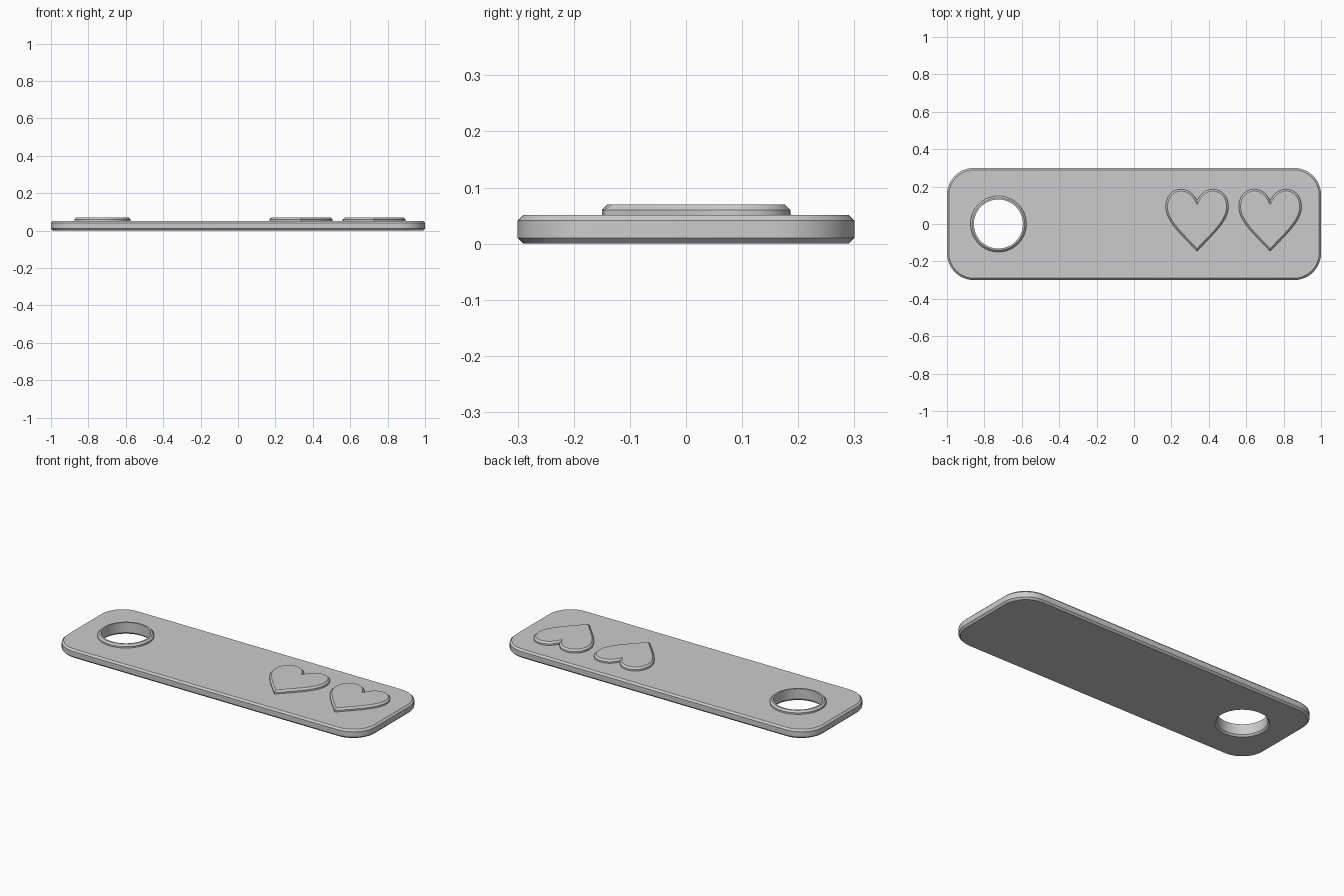
import bpy, bmesh, math
from mathutils import Vector
from mathutils.geometry import interpolate_bezier

if "Cube" in bpy.data.objects:
    bpy.data.objects.remove(bpy.data.objects["Cube"])

PLATE_TOP, RAISED_TOP, CHAMFER = 0.051, 0.07, 0.01
HOLE_X = -0.725

grey = bpy.data.materials.new("grey")
grey.diffuse_color = (0.6, 0.6, 0.6, 1)
grey.use_nodes = True
grey.node_tree.nodes["Principled BSDF"].inputs["Base Color"].default_value = grey.diffuse_color


def circle(r, cx=HOLE_X, n=64):
    return [Vector((cx + r * math.cos(2 * math.pi * i / n), r * math.sin(2 * math.pi * i / n)))
            for i in range(n)]


def rounded_rect(hx, hy, r, n=12):
    pts = []
    for k, (sx, sy) in enumerate([(1, 1), (-1, 1), (-1, -1), (1, -1)]):
        for i in range(n + 1):
            a = math.pi / 2 * (k + i / n)
            pts.append(Vector((sx * (hx - r) + r * math.cos(a), sy * (hy - r) + r * math.sin(a))))
    return pts


def heart(cx):
    # right half from the cleft round to the tip, then mirrored
    knots = [((0, .125), (.018, .163), (.048, .186), (.085, .186)),
             ((.085, .186), (.135, .186), (.168, .145), (.168, .092)),
             ((.168, .092), (.168, .015), (.085, -.055), (0, -.146))]
    half = []
    for k in knots:
        a, h1, h2, b = (Vector((x, y, 0)) for x, y in k)
        half += interpolate_bezier(a, h1, h2, b, 13)[:-1]
    half.append(Vector((0, -.146, 0)))
    left = [Vector((-p.x, p.y)) for p in half[1:]]
    right = [Vector((p.x, p.y)) for p in half[1:-1]]
    loop = [Vector((0, .125))] + left + right[::-1]      # counter-clockwise
    return [p + Vector((cx, 0)) for p in loop]


def inset(loop, d):
    # mitred inward offset of a counter-clockwise outline
    out = []
    for i, p in enumerate(loop):
        e1, e2 = (p - loop[i - 1]).normalized(), (loop[(i + 1) % len(loop)] - p).normalized()
        n1, n2 = Vector((-e1.y, e1.x)), Vector((-e2.y, e2.x))
        out.append(p + (n1 + n2) * d / (1 + n1.dot(n2)))
    return out


def ring(bm, loop, z):
    return [bm.verts.new((p.x, p.y, z)) for p in loop]


def skin(bm, rings):
    for a, b in zip(rings, rings[1:]):
        for i in range(len(a)):
            j = (i + 1) % len(a)
            bm.faces.new((a[i], a[j], b[j], b[i]))


def cap(bm, outer, hole, up):
    # flat face with a round hole
    edges = []
    for loop in (outer, hole):
        for i, v in enumerate(loop):
            w = loop[(i + 1) % len(loop)]
            edges.append(bm.edges.get((v, w)) or bm.edges.new((v, w)))
    res = bmesh.ops.triangle_fill(bm, edges=edges, use_beauty=True, normal=(0, 0, up))
    for f in res["geom"]:
        if isinstance(f, bmesh.types.BMFace):
            f.normal_update()
            if f.normal.z * up < 0:
                f.normal_flip()


def finish(bm, name):
    mesh = bpy.data.meshes.new(name)
    bm.to_mesh(mesh)
    bm.free()
    mesh.materials.append(grey)
    ob = bpy.data.objects.new(name, mesh)
    bpy.context.collection.objects.link(ob)
    bpy.ops.object.select_all(action='DESELECT')
    ob.select_set(True)
    bpy.context.view_layer.objects.active = ob
    bpy.ops.object.shade_smooth_by_angle(angle=math.radians(30))


# plate with chamfered rim, plus the raised eyelet and its through hole
bm = bmesh.new()
edge = rounded_rect(1, 0.3, 0.145)
small = inset(edge, CHAMFER)
rim = [ring(bm, small, 0), ring(bm, edge, CHAMFER),
       ring(bm, edge, PLATE_TOP - CHAMFER), ring(bm, small, PLATE_TOP)]
skin(bm, rim)
eyelet = [ring(bm, circle(r), z) for r, z in
          [(.15, PLATE_TOP), (.15, RAISED_TOP - CHAMFER), (.14, RAISED_TOP),
           (.131, RAISED_TOP), (.131, CHAMFER), (.14, 0)]]
skin(bm, eyelet)
cap(bm, rim[-1], eyelet[0], 1)
cap(bm, rim[0], eyelet[-1], -1)
finish(bm, "tag_plate")

# raised hearts
for name, cx in (("heart_inner", 0.337), ("heart_outer", 0.728)):
    bm = bmesh.new()
    outline = heart(cx)
    rings = [ring(bm, outline, PLATE_TOP), ring(bm, outline, RAISED_TOP - CHAMFER),
             ring(bm, inset(outline, CHAMFER), RAISED_TOP)]
    skin(bm, rings)
    bm.faces.new(rings[-1])
    finish(bm, name)
